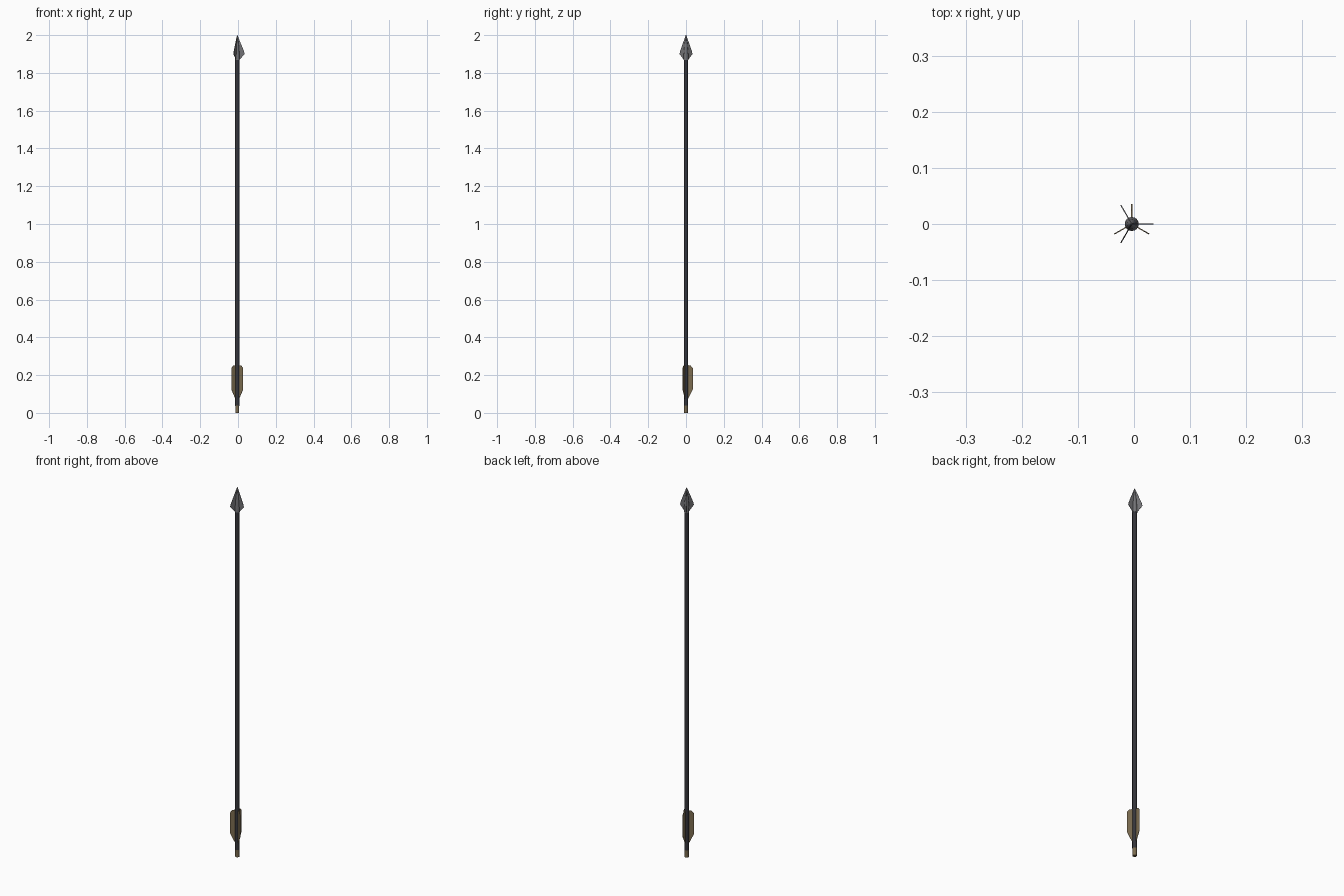
import bpy, bmesh, math
from mathutils import Vector

if "Cube" in bpy.data.objects:
    bpy.data.objects.remove(bpy.data.objects["Cube"])

CX = -0.004  # shaft axis; three-way blades make the bounds off-centre


def material(name, color):
    m = bpy.data.materials.new(name)
    m.diffuse_color = (*color, 1)
    m.use_nodes = True
    m.node_tree.nodes["Principled BSDF"].inputs["Base Color"].default_value = m.diffuse_color
    return m


DARK = material("dark_shaft", (0.035, 0.035, 0.042))
TAN = material("tan_feather", (0.20, 0.15, 0.08))
STEEL = material("steel", (0.17, 0.17, 0.18))


def finish(name, bm, mat, smooth=False):
    bmesh.ops.recalc_face_normals(bm, faces=bm.faces)
    me = bpy.data.meshes.new(name)
    bm.to_mesh(me)
    bm.free()
    me.materials.append(mat)
    ob = bpy.data.objects.new(name, me)
    ob.location.x = CX
    bpy.context.collection.objects.link(ob)
    if smooth:
        bpy.ops.object.select_all(action='DESELECT')
        ob.select_set(True)
        bpy.context.view_layer.objects.active = ob
        bpy.ops.object.shade_smooth_by_angle(angle=math.radians(40))
    return ob


def lathe(name, profile, mat, sides=16):
    bm = bmesh.new()
    rings = [[bm.verts.new((r * math.cos(2 * math.pi * i / sides),
                            r * math.sin(2 * math.pi * i / sides), z))
              for i in range(sides)] for r, z in profile]
    for a, b in zip(rings, rings[1:]):
        for i in range(sides):
            j = (i + 1) % sides
            bm.faces.new((a[i], a[j], b[j], b[i]))
    bm.faces.new(rings[0])
    bm.faces.new(rings[-1])
    return finish(name, bm, mat, True)


def blade(name, outline, angle, thickness, mat):
    # flat plate in the radial plane at the given angle
    bm = bmesh.new()
    a = math.radians(angle)
    out = Vector((math.cos(a), math.sin(a), 0))
    side = Vector((-math.sin(a), math.cos(a), 0)) * thickness / 2
    f, b = [[bm.verts.new(out * r + Vector((0, 0, z)) + side * s)
             for r, z in outline] for s in (1, -1)]
    bm.faces.new(f)
    bm.faces.new(b)
    for i in range(len(f)):
        j = (i + 1) % len(f)
        bm.faces.new((f[i], f[j], b[j], b[i]))
    return finish(name, bm, mat)


# Shaft and nock
lathe("shaft", [(0.0115, 0.04), (0.0115, 1.875)], DARK)
lathe("nock", [(0.0105, 0.0), (0.0105, 0.035), (0.0115, 0.041)], TAN)

# Arrowhead core with three cutting blades
lathe("head_core", [(0.0125, 1.868), (0.0125, 1.895), (0.008, 1.95),
                    (0.001, 2.0)], STEEL)
for i in range(3):
    blade(f"head_blade_{i + 1}", [(0, 1.868), (0.011, 1.868), (0.039, 1.90),
          (0.0355, 1.915), (0.001, 2.0), (0, 2.0)], 120 * i, 0.002, STEEL)

# Three feathers, turned between the head blades
for i in range(3):
    blade(f"feather_{i + 1}", [(0.009, 0.075), (0.013, 0.078), (0.036, 0.125),
          (0.036, 0.236), (0.025, 0.25), (0.009, 0.253)],
          90 + 120 * i, 0.002, TAN)
